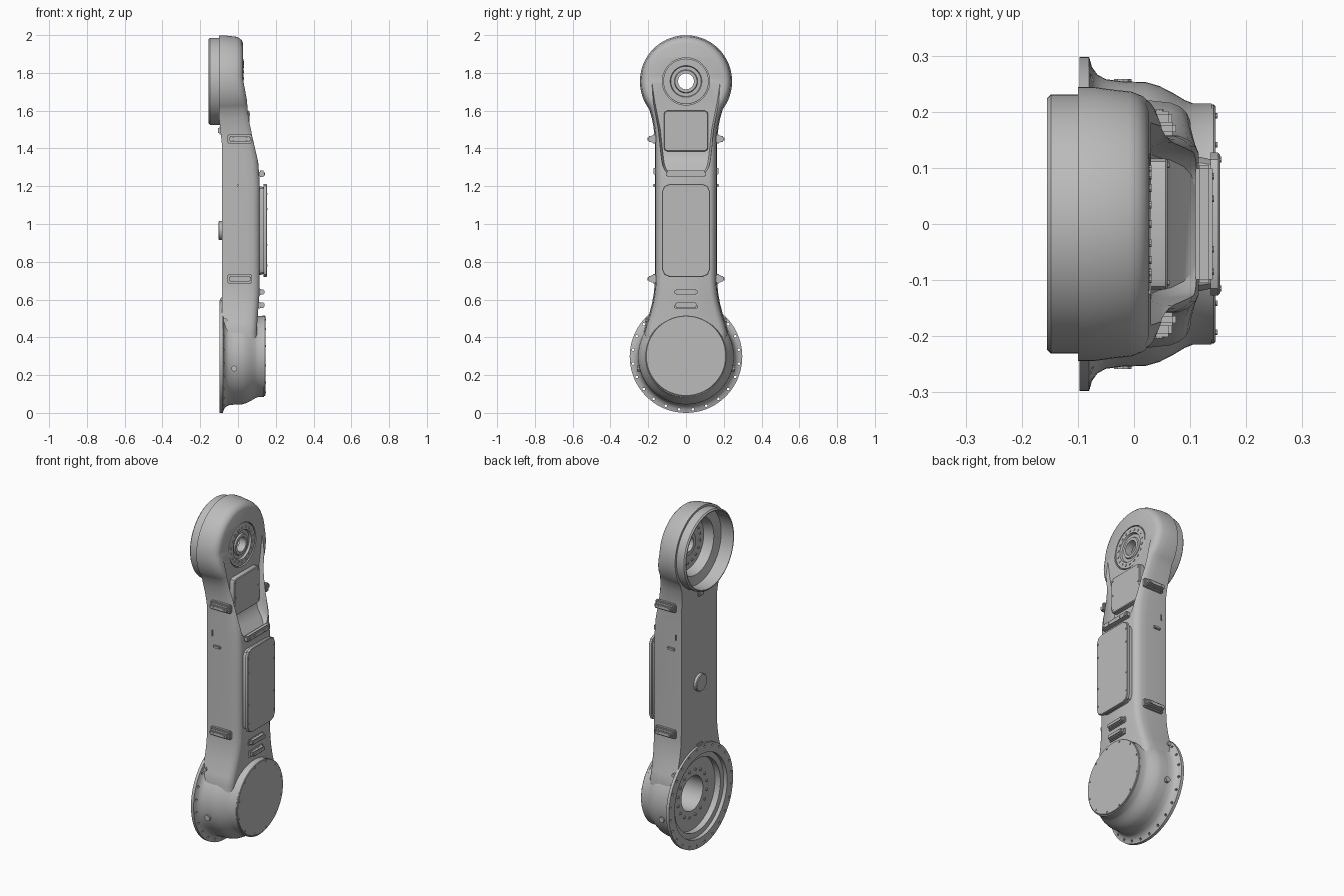
import bpy, bmesh, math
from mathutils import Matrix, Vector

if "Cube" in bpy.data.objects:
    bpy.data.objects.remove(bpy.data.objects["Cube"])

GREY = bpy.data.materials.new("cast_grey")
GREY.use_nodes = True
GREY.diffuse_color = (0.5, 0.5, 0.5, 1)
GREY.node_tree.nodes["Principled BSDF"].inputs["Base Color"].default_value = (0.5, 0.5, 0.5, 1)

HEAD_Z, BASE_Z = 1.755, 0.298


def finish(name, bm):
    bmesh.ops.recalc_face_normals(bm, faces=bm.faces)
    mesh = bpy.data.meshes.new(name)
    bm.to_mesh(mesh)
    bm.free()
    mesh.materials.append(GREY)
    ob = bpy.data.objects.new(name, mesh)
    bpy.context.collection.objects.link(ob)
    return ob


def interp(pts):
    def f(t):
        if t <= pts[0][0]:
            return pts[0][1]
        for (a, u), (b, v) in zip(pts, pts[1:]):
            if t <= b:
                return u + (v - u) * (t - a) / (b - a)
        return pts[-1][1]
    return f


def inset(half, d):
    """Offset a half outline of (z, y) points inward."""
    out, n = [], len(half)
    for i, (z, y) in enumerate(half):
        a, b = half[max(i - 1, 0)], half[min(i + 1, n - 1)]
        t = Vector((b[0] - a[0], b[1] - a[1])).normalized()
        if i in (0, n - 1):
            out.append((z + (d if i == 0 else -d), 0))
        else:
            out.append((z + d * t.y, y - d * t.x))
    return out


def prism(name, half, layers):
    """Stack mirrored outlines along x; each layer is (x or function of z, inset)."""
    bm, rings, n = bmesh.new(), [], len(half)
    for x, d in layers:
        pts = inset(half, d)
        pts += [(z, -y) for z, y in reversed(pts[1:-1])]
        rings.append([bm.verts.new((x(z) if callable(x) else x, y, z)) for z, y in pts])
    m = len(rings[0])
    for r, s in zip(rings, rings[1:]):
        for i in range(m):
            j = (i + 1) % m
            bm.faces.new((r[i], r[j], s[j], s[i]))
    for r in (rings[0], rings[-1]):
        for i in range(n - 1):
            quad = [r[i], r[i + 1], r[(m - i - 1) % m], r[(m - i) % m]]
            bm.faces.new(list(dict.fromkeys(quad)))
    return finish(name, bm)


def lathe(name, zc, profile, seg=72):
    """Revolve (x, radius) points around an x-axis line at height zc, capping the ends."""
    bm, rings = bmesh.new(), []
    for x, r in profile:
        rings.append([bm.verts.new((x, r * math.cos(k * math.tau / seg), zc + r * math.sin(k * math.tau / seg)))
                      for k in range(seg)])
    for a, b in zip(rings, rings[1:]):
        for i in range(seg):
            j = (i + 1) % seg
            bm.faces.new((a[i], a[j], b[j], b[i]))
    bm.faces.new(rings[0])
    bm.faces.new(rings[-1])
    return finish(name, bm)


def pegs(name, spots, r, depth, axis="X"):
    bm = bmesh.new()
    rot = Matrix.Rotation(math.pi / 2, 4, "Y" if axis == "X" else "X")
    for p in spots:
        bmesh.ops.create_cone(bm, cap_ends=True, segments=10, radius1=r, radius2=r, depth=depth,
                              matrix=Matrix.Translation(p) @ rot)
    return finish(name, bm)


def circle(x, zc, r, count):
    return [(x, r * math.cos((k + .5) * math.tau / count), zc + r * math.sin((k + .5) * math.tau / count))
            for k in range(count)]


def box(name, centre, size, bevel=0.006):
    bm = bmesh.new()
    bmesh.ops.create_cube(bm, size=1, matrix=Matrix.Translation(centre) @ Matrix.Diagonal((*size, 1)))
    bmesh.ops.bevel(bm, geom=bm.edges[:], offset=bevel, segments=2, affect="EDGES")
    return finish(name, bm)


def plate_outline(z0, z1, w, c):
    return [(z0, 0), (z0, w - c), (z0 + c * .3, w - c * .3), (z0 + c, w),
            (z1 - c, w), (z1 - c * .3, w - c * .3), (z1, w - c), (z1, 0)]


def cut(ob, cutters):
    for c in cutters:
        c.hide_render = True
        mod = ob.modifiers.new("cut", "BOOLEAN")
        mod.operation, mod.solver, mod.object = "DIFFERENCE", "EXACT", c
    dg = bpy.context.evaluated_depsgraph_get()
    mesh = bpy.data.meshes.new_from_object(ob.evaluated_get(dg))
    ob.modifiers.clear()
    ob.data = mesh


def arc(zc, r, a0, a1, n):
    return [(zc + r * math.sin(math.radians(a0 + (a1 - a0) * k / n)),
             r * math.cos(math.radians(a0 + (a1 - a0) * k / n))) for k in range(n + 1)]


# Main casting: round base, narrow arm, round head with a sloping front
half = arc(BASE_Z, .237, -90, 22, 24)
half += [(.43, .224), (.48, .208), (.53, .193), (.58, .18), (.63, .171), (.68, .166), (.74, .165),
         (1.0, .165), (1.22, .165), (1.28, .165), (1.34, .165), (1.42, .165), (1.47, .167), (1.52, .173), (1.56, .181)]
half += arc(HEAD_Z, .244, -37, 90, 30)
front = interp([(.45, .1), (.65, .115), (1.22, .115), (1.34, .106), (1.77, .026)])
back = interp([(1.42, -.085), (1.56, -.1)])
arm = prism("arm_casting", half, [
    (back, 0), (lambda z: back(z) + .03, 0), (lambda z: front(z) - .07, .004), (lambda z: front(z) - .035, .008),
    (lambda z: front(z) - .018, .015), (lambda z: front(z) - .006, .026), (front, .04)])

# Lower housing with bolted flange
housing = lathe("lower_housing", BASE_Z, [
    (-.097, .298), (-.08, .298), (-.075, .28), (-.065, .266), (-.05, .258), (-.02, .254), (.02, .253),
    (.045, .246), (.07, .233), (.09, .221), (.105, .215), (.138, .215)])
# Head collar
collar = lathe("head_collar", HEAD_Z, [(-.155, .224), (-.148, .231), (-.085, .231)])

# Cutters: front pocket, bores and flange holes
pocket_half = [(1.25, 0), (1.25, .07), (1.26, .095), (1.28, .113), (1.31, .125), (1.34, .13), (1.38, .135),
               (1.5, .148), (1.65, .178), (1.8, .2), (1.9, .2), (1.95, .15), (1.97, 0)]
floor = interp([(1.26, .11), (1.29, .085), (1.34, .045), (1.39, .03)])
pocket = prism("pocket_cutter", pocket_half, [(floor, .012), (lambda z: floor(z) + .02, .003), (.2, -.003)])
head_bore = lathe("head_bore_cutter", HEAD_Z, [
    (-.2, .219), (-.075, .219), (-.065, .165), (-.01, .15), (-.01, .042), (.2, .042)])
ring_seat = lathe("ring_seat_cutter", HEAD_Z, [(.012, .125), (.2, .125)])
base_bore = lathe("base_bore_cutter", BASE_Z, [
    (-.2, .243), (-.075, .243), (-.075, .212), (-.04, .212), (-.04, .1), (.09, .1)])
holes = pegs("flange_hole_cutter", circle(-.09, BASE_Z, .282, 24), .007, .08)
cut(arm, [pocket, head_bore, ring_seat, base_bore])
cut(housing, [base_bore, holes])
cut(collar, [head_bore])
for c in (pocket, head_bore, ring_seat, base_bore, holes):
    bpy.data.objects.remove(c)

# Head bearing ring and hub
ring = lathe("bearing_ring", HEAD_Z, [
    (.005, .12), (.026, .12), (.028, .117), (.028, .084), (.016, .08), (.016, .062), (.024, .058),
    (.024, .042), (-.02, .042), (-.02, .065), (.005, .065)])
bm = bmesh.new()
bm.from_mesh(ring.data)
bmesh.ops.delete(bm, geom=[f for f in bm.faces if len(f.verts) > 4], context="FACES")
bm.to_mesh(ring.data)
bm.free()
pegs("ring_bolts", circle(.028, HEAD_Z, .1, 18), .007, .006)
pegs("head_floor_bolts", circle(-.01, HEAD_Z, .115, 18), .007, .01)
pegs("base_floor_bolts", circle(-.04, BASE_Z, .135, 16), .008, .012)

# Lower round cover
lathe("round_cover", BASE_Z + .004, [(.13, .213), (.142, .213), (.145, .21)])
pegs("round_cover_bolts", circle(.146, BASE_Z + .004, .2, 12), .005, .006)

# Long cover and its raised seat
prism("long_cover_seat", plate_outline(.735, 1.195, .115, .03), [(.1, -.006), (.12, -.004), (.138, 0)])
prism("long_cover", plate_outline(.72, 1.212, .127, .04), [(.136, 0), (.15, 0), (.153, .003)])
pegs("long_cover_bolts", [(.153, s * .115, z) for s in (-1, 1) for z in (.78, .89, 1.08, 1.16)], .005, .006)

# Small pocket cover
prism("small_cover", plate_outline(1.385, 1.6, .117, .018), [(.02, 0), (.056, 0), (.06, .004)])
pegs("small_cover_bolts", [(.06, s * .105, z) for s in (-1, 1) for z in (1.405, 1.49, 1.58)], .005, .006)

# Front bars
box("upper_bar", (.125, 0, 1.265), (.03, .21, .034))
pegs("upper_bar_bolts", [(.14, s * y, 1.265) for s in (-1, 1) for y in (.045, .085)], .006, .006)
for label, z, w in (("middle", .64, .12), ("lower", .57, .11)):
    box(label + "_bar", (.125, 0, z), (.03, w, .028))
    box(label + "_bar_foot", (.114, 0, z), (.012, w + .015, .036), .003)

# Side clamps, pins and ports on both flanks
for side, s in (("left", 1), ("right", -1)):
    for label, z in (("upper", 1.45), ("lower", .71)):
        box(f"{side}_{label}_clamp_foot", (.01, s * .17, z), (.13, .024, .05))
        box(f"{side}_{label}_clamp", (.01, s * .184, z), (.115, .034, .03))
        pegs(f"{side}_{label}_clamp_bolts", [(x, s * .201, z) for x in (-.025, .045)], .008, .006, "Y")
    box(f"{side}_side_clip", (-.02, s * .167, 1.205), (.045, .014, .016), .003)
    box(f"{side}_side_tab", (-.05, s * .166, 1.28), (.008, .01, .035), .002)
    pegs(f"{side}_drain_plug", [(-.02, s * .246, .235)], .016, .025, "Y")
    pegs(f"{side}_grease_port", [(-.068, s * .195, .49)], .012, .04, "Y")

# Rear round cap and small lug under the collar
lathe("rear_cap", .965, [(-.08, .05), (-.1, .05), (-.104, .046)], 40)
box("collar_lug", (-.094, 0, 1.495), (.022, .05, .04))
box("flange_lug", (-.088, 0, .595), (.012, .05, .03), .004)

# Smooth shading with sharp edges kept
bpy.ops.object.select_all(action="DESELECT")
for ob in bpy.context.collection.objects:
    if ob.type == "MESH":
        ob.select_set(True)
        bpy.context.view_layer.objects.active = ob
bpy.ops.object.shade_smooth_by_angle(angle=math.radians(32))
